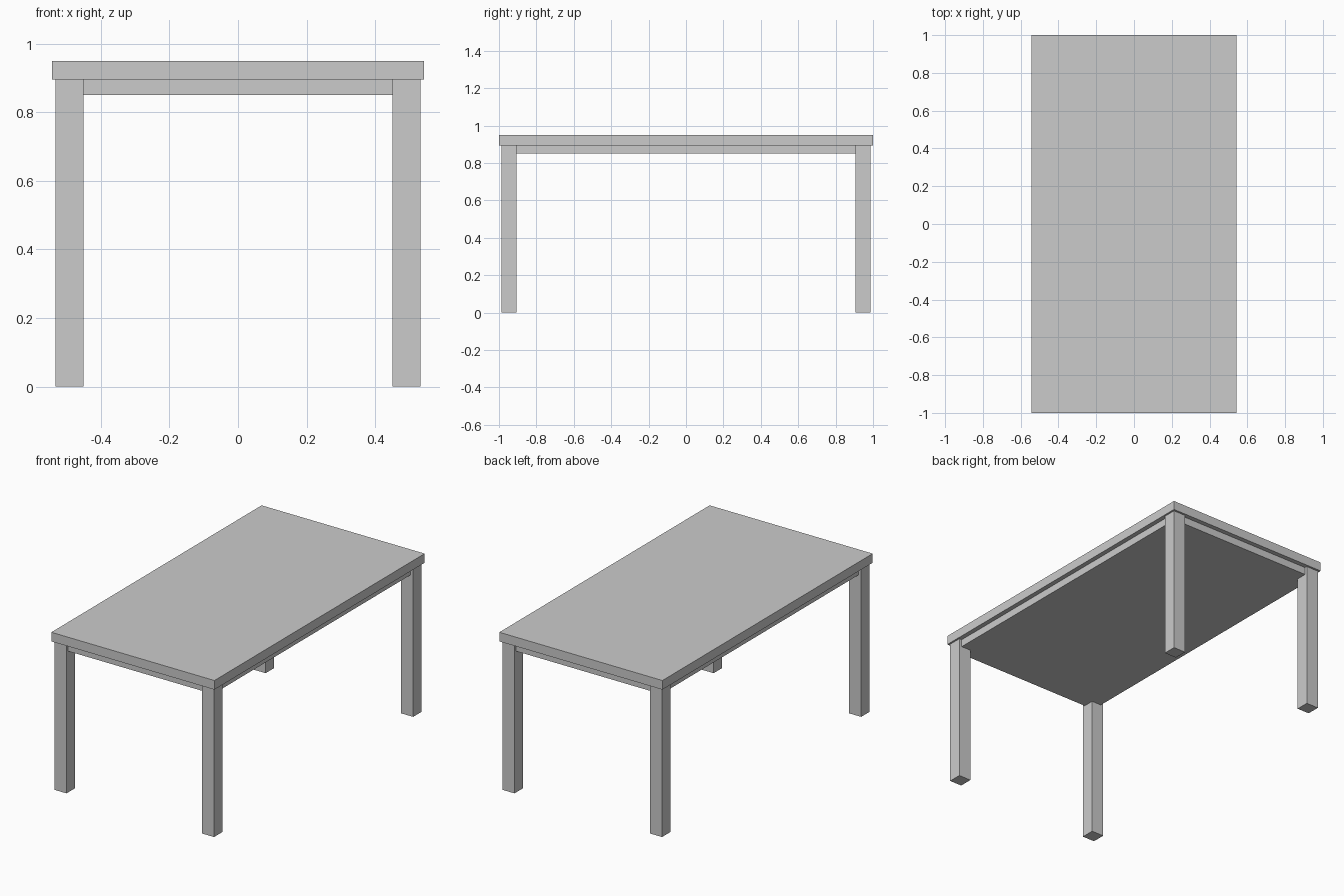
import bpy

if "Cube" in bpy.data.objects:
    bpy.data.objects.remove(bpy.data.objects["Cube"])


def box(name, x0, x1, y0, y1, z0, z1):
    """Axis-aligned box given by its limits."""
    bpy.ops.mesh.primitive_cube_add(
        size=1, location=((x0 + x1) / 2, (y0 + y1) / 2, (z0 + z1) / 2))
    ob = bpy.context.object
    ob.name = name
    ob.scale = (x1 - x0, y1 - y0, z1 - z0)
    bpy.ops.object.transform_apply(location=False, rotation=False, scale=True)
    return ob


# Table top slab
box("table_top", -0.543, 0.543, -1.0, 1.0, 0.895, 0.95)

# Recessed solid panel under the top
box("under_panel", -0.515, 0.515, -0.972, 0.972, 0.85, 0.895)

# Four square legs
LEG = 0.081
for sy, row in ((-1, "front"), (1, "back")):
    for sx, side in ((-1, "left"), (1, "right")):
        cx, cy = sx * 0.4915, sy * 0.947
        box(f"{row}_{side}_leg", cx - LEG / 2, cx + LEG / 2,
            cy - LEG / 2, cy + LEG / 2, 0, 0.895)
